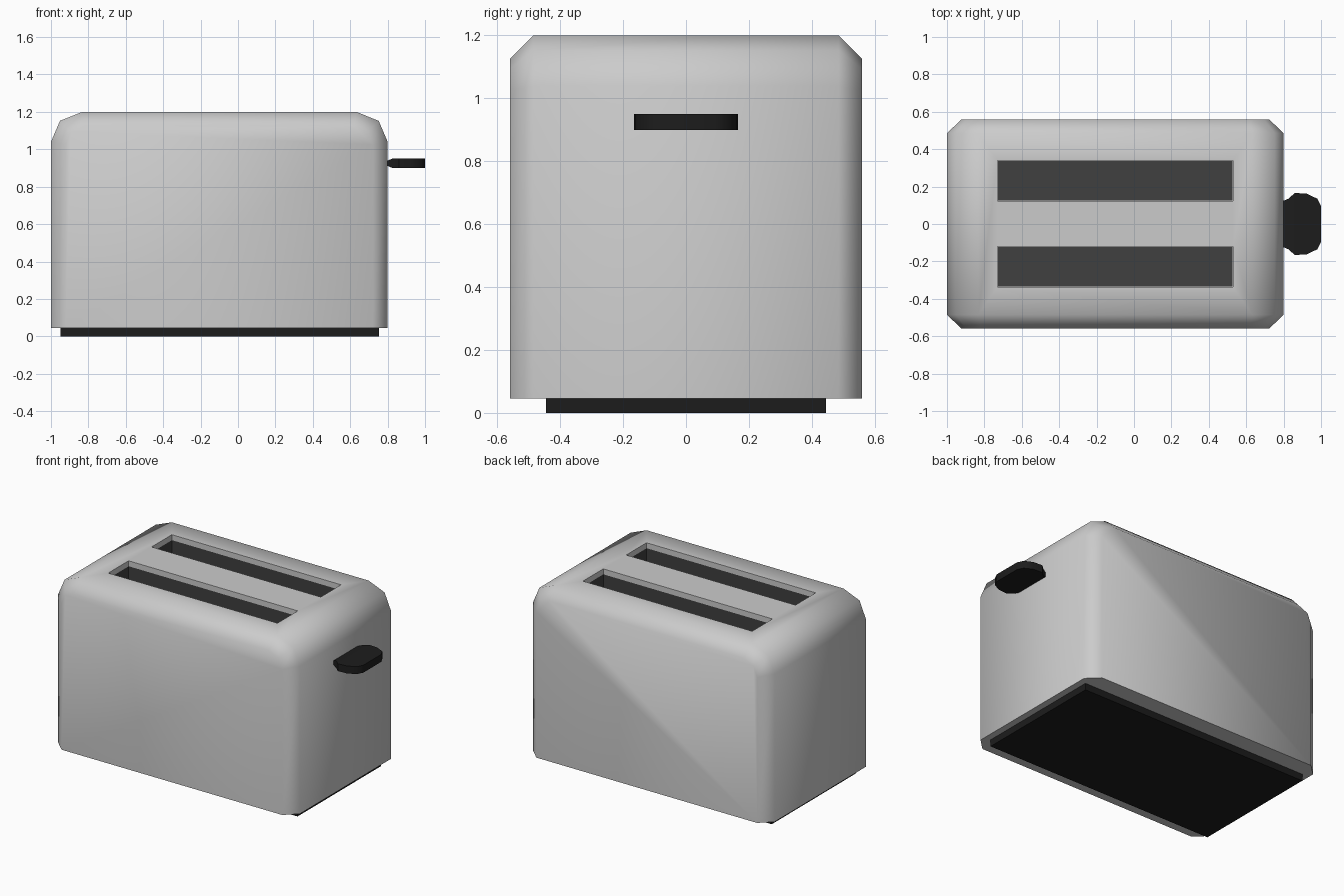
import bpy, bmesh, math

if "Cube" in bpy.data.objects:
    bpy.data.objects.remove(bpy.data.objects["Cube"])


def material(name, value):
    mat = bpy.data.materials.new(name)
    mat.diffuse_color = (value, value, value, 1)
    mat.use_nodes = True
    mat.node_tree.nodes["Principled BSDF"].inputs["Base Color"].default_value = mat.diffuse_color
    return mat


def add_object(name, bm, mat=None):
    mesh = bpy.data.meshes.new(name)
    bm.to_mesh(mesh)
    bm.free()
    obj = bpy.data.objects.new(name, mesh)
    bpy.context.collection.objects.link(obj)
    if mat:
        mesh.materials.append(mat)
    return obj


def loft(name, rings, mat=None):
    bm = bmesh.new()
    loops = [[bm.verts.new(p) for p in ring] for ring in rings]
    n = len(loops[0])
    for a, b in zip(loops, loops[1:]):
        for i in range(n):
            j = (i + 1) % n
            bm.faces.new((a[i], a[j], b[j], b[i]))
    bm.faces.new(loops[0])
    bm.faces.new(loops[-1])
    bmesh.ops.recalc_face_normals(bm, faces=bm.faces)
    return add_object(name, bm, mat)


def box(name, lo, hi, mat=None, open_liner=False):
    bm = bmesh.new()
    bmesh.ops.create_cube(bm, size=1)
    for v in bm.verts:
        v.co = [lo[k] if v.co[k] < 0 else hi[k] for k in range(3)]
    if open_liner:
        top = [f for f in bm.faces if f.normal.z > 0.9]
        bmesh.ops.delete(bm, geom=top, context='FACES')
        bmesh.ops.reverse_faces(bm, faces=bm.faces)
    return add_object(name, bm, mat)


def select(obj):
    bpy.ops.object.select_all(action='DESELECT')
    obj.select_set(True)
    bpy.context.view_layer.objects.active = obj


def smooth(obj, degrees):
    select(obj)
    bpy.ops.object.shade_smooth_by_angle(angle=math.radians(degrees))


black = material("black_plastic", 0.012)
dark = material("dark_slot", 0.05)

# Body: rounded end profile, with the front and back rims chamfered
CX, BOTTOM = -0.1, 0.045


def body_ring(y, half):
    right = [(half[0], BOTTOM)] + half[1]
    pts = right + [(-x, z) for x, z in reversed(right)]
    return [(CX + x, y, z) for x, z in [(p[0], p[1]) for p in pts]]


full = (0.9, [(0.9, 1.04), (0.852, 1.152), (0.733, 1.2)])
inset = (0.822, [(0.822, 1.025), (0.795, 1.093), (0.72, 1.125)])
body = loft("body", [body_ring(-0.56, inset), body_ring(-0.485, full),
                     body_ring(0.485, full), body_ring(0.56, inset)])

# Bread slots cut in the top, each with a dark liner below the rim
X0, X1, FLOOR = -0.73, 0.53, 0.3
for side, yc in (("front", -0.229), ("back", 0.231)):
    y0, y1 = yc - 0.108, yc + 0.108
    cutter = box("slot_cutter", (X0, y0, FLOOR - 0.003), (X1, y1, 1.4))
    cutter.hide_render = True
    mod = body.modifiers.new("slot", 'BOOLEAN')
    mod.operation = 'DIFFERENCE'
    mod.solver = 'EXACT'
    mod.object = cutter
    select(body)
    bpy.ops.object.modifier_apply(modifier=mod.name)
    bpy.data.objects.remove(cutter)
    e = 0.003
    box(side + "_slot_liner", (X0 + e, y0 + e, FLOOR), (X1 - e, y1 - e, 1.165),
        dark, open_liner=True)
smooth(body, 50)

# Base plate
box("base", (-0.95, -0.445, 0), (0.755, 0.445, BOTTOM), black)

# Lever: flat paddle lofted outward from the right end
sections = [(0.79, 0.12, 0.01), (0.825, 0.135, 0.025), (0.86, 0.166, 0.025),
            (0.925, 0.162, 0.025), (0.98, 0.135, 0.025), (1.0, 0.095, 0.025)]
lever = loft("lever", [[(x, sy * w, 0.925 + sz * h) for sy, sz in
                        ((-1, -1), (1, -1), (1, 1), (-1, 1))]
                       for x, w, h in sections], black)
smooth(lever, 40)
